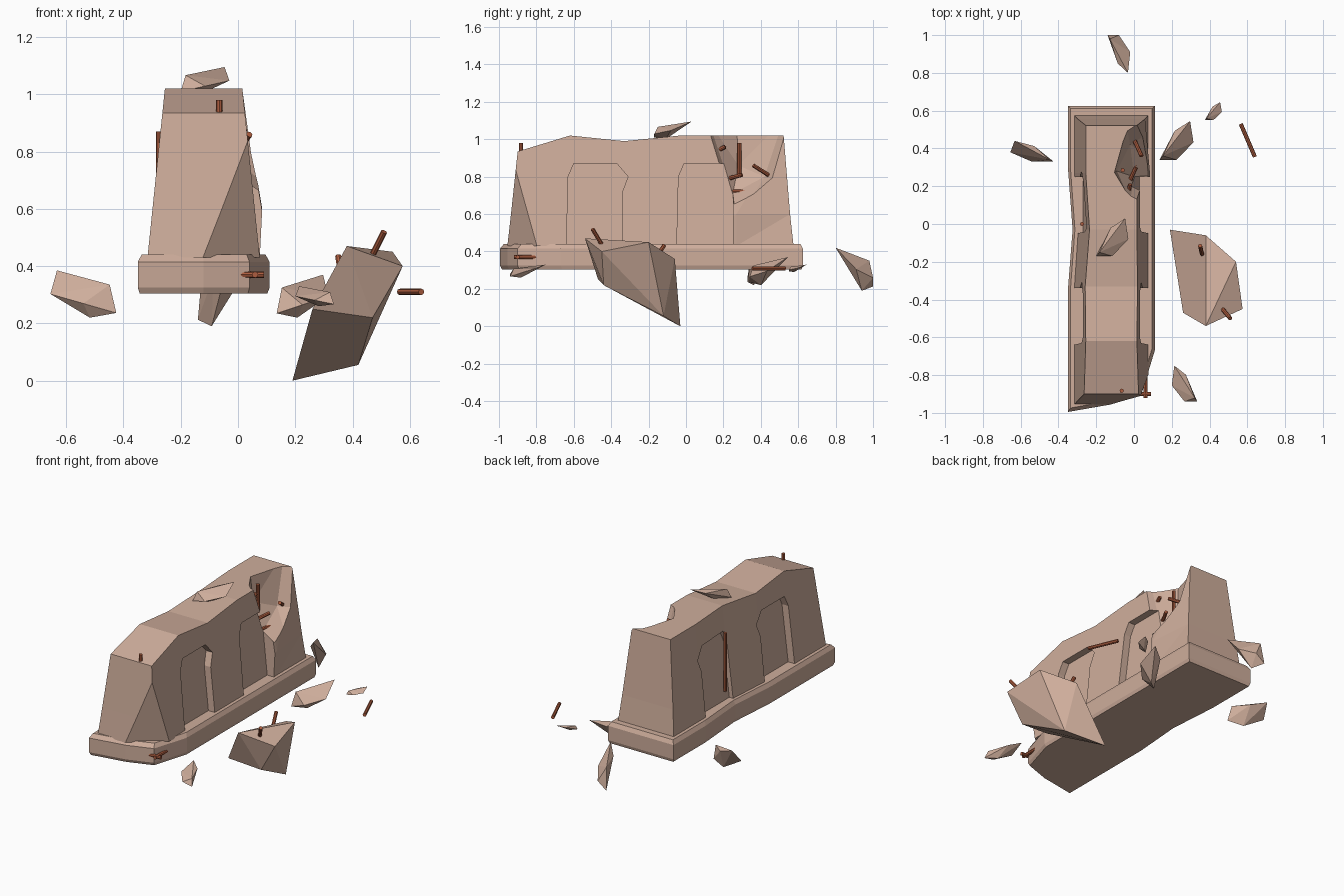
import bpy, bmesh
from mathutils import Vector

if "Cube" in bpy.data.objects:
    bpy.data.objects.remove(bpy.data.objects["Cube"])

CX = -0.12  # centre line of the wall
FOOT, CREST = 0.43, 1.02


def material(name, rgb):
    m = bpy.data.materials.new(name)
    m.diffuse_color = (*rgb, 1)
    m.use_nodes = True
    m.node_tree.nodes["Principled BSDF"].inputs["Base Color"].default_value = m.diffuse_color
    return m


CONCRETE = material("concrete", (0.62, 0.42, 0.33))
RUST = material("rust", (0.42, 0.11, 0.05))


def finish(name, bm, mat=CONCRETE):
    bmesh.ops.recalc_face_normals(bm, faces=bm.faces)
    me = bpy.data.meshes.new(name)
    bm.to_mesh(me)
    bm.free()
    me.materials.append(mat)
    ob = bpy.data.objects.new(name, me)
    bpy.context.collection.objects.link(ob)
    return ob


def loft(rings):
    """Skin equal-length rings and close both ends."""
    bm = bmesh.new()
    rs = [[bm.verts.new(p) for p in r] for r in rings]
    n = len(rs[0])
    for a, b in zip(rs, rs[1:]):
        for i in range(n):
            j = (i + 1) % n
            bm.faces.new((a[i], a[j], b[j], b[i]))
    bm.faces.new(rs[0])
    bm.faces.new(rs[-1])
    return bm


def hull(name, pts):
    bm = bmesh.new()
    for p in pts:
        bm.verts.new(p)
    res = bmesh.ops.convex_hull(bm, input=bm.verts)
    junk = {v for v in res["geom_interior"] + res["geom_unused"]
            if isinstance(v, bmesh.types.BMVert)}
    bmesh.ops.delete(bm, geom=list(junk), context="VERTS")
    bmesh.ops.dissolve_limit(bm, angle_limit=0.12, verts=bm.verts, edges=bm.edges)
    return finish(name, bm)


def rebar(start, along, r=0.011):
    a, d = Vector(start), Vector(along)
    bm = bmesh.new()
    bmesh.ops.create_cone(bm, cap_ends=True, segments=8, radius1=r, radius2=r, depth=d.length)
    ob = finish("rebar", bm, RUST)
    ob.location = a + d / 2
    ob.rotation_euler = d.to_track_quat("Z", "Y").to_euler()


def cut(target, cutter):
    cutter.hide_render = True
    cutter.hide_viewport = True
    mod = target.modifiers.new(cutter.name, "BOOLEAN")
    mod.operation = "DIFFERENCE"
    mod.solver = "EXACT"
    mod.object = cutter


def half_width(z):
    return 0.195 - (z - 0.44) * 0.103


# Plinth with small chamfers
plan = [(-.35, -.995), (-.12, -.955), (.04, -.9), (.11, -.67), (.11, .625),
        (-.35, .625), (-.35, .3), (-.325, -.03), (-.35, -.35)]
finish("plinth", loft([[(CX + (x - CX) * (1 - k), y * (1 - k * .35), z) for x, y in plan]
                       for z, k in ((.305, .03), (.325, 0), (.415, 0), (.44, .06))]))

# Wall: stations give foot y, inward lean, top height, left pinch, right bulge
rings = []
for y, lean, top, pinch, bulge in [(-.955, .055, .935, 0, 0), (-.62, 0, CREST, 0, 0),
                                   (-.33, 0, .99, 0, 0), (-.03, 0, CREST, .02, 0),
                                   (.27, 0, CREST, 0, .026), (.575, -.053, CREST, 0, 0)]:
    levels = [(FOOT, 0), (.6, .35), (top, 1)]
    left = [(CX - half_width(z) + pinch, y + lean * t, z) for z, t in levels]
    right = [(CX + half_width(z) + bulge * (z == .6), y + lean * t, z) for z, t in levels]
    rings.append(left + right[::-1])
bm = loft(rings)

# Sheared front corner
p, q, r = Vector((-.12, -.955, .44)), Vector((.075, -.8, .44)), Vector((.046, -.88, .73))
normal = (q - p).cross(r - p)
if normal.y > 0:
    normal.negate()
bmesh.ops.triangulate(bm, faces=bm.faces)
bmesh.ops.bisect_plane(bm, geom=bm.verts[:] + bm.edges[:] + bm.faces[:],
                       plane_co=p, plane_no=normal, clear_outer=True)
bmesh.ops.holes_fill(bm, edges=[e for e in bm.edges if e.is_boundary])
wall = finish("wall", bm)

# Recessed panels on both sides
panel = [(-.64, .4), (-.63, .8), (-.6, .87), (-.37, .87), (-.31, .8), (-.34, .72), (-.34, .4)]
for side in (-1, 1):
    for shift in (0, .59):
        cut(wall, finish("panel_cutter", loft([
            [(CX + side * (half_width(z) - .045), y + shift, z) for y, z in panel],
            [(CX + side * .4, y + shift, z) for y, z in panel]])))

# Broken-out upper corner: outline outside the wall, ragged points inside
outline = [(.1, 1.1), (.1, .86), (.15, .72), (.27, .56), (.56, .78), (.53, 1.1)]
inside = [(-.02, .12, 1.1), (-.11, .27, 1.1), (-.04, .52, 1.1),
          (-.09, .28, .86), (-.02, .42, .8), (0, .25, .71)]
cut(wall, hull("break_cutter", [(.2, y, z) for y, z in outline] + inside))

# Small rubble: one shard shape stretched (and flipped) into each start/end corner pair
shard = [(0, 0, .1), (.1, .1, .7), (.45, .75, .75), (.9, 1, 1), (1, .45, .5), (.5, 0, .3), (.4, .3, 0)]
for name, lo, hi in [
        ("back_chunk", (-.14, 1, .19), (-.02, .8, .42)),
        ("left_chunk", (-.425, .33, .22), (-.655, .44, .385)),
        ("right_chunk", (.135, .34, .22), (.315, .545, .37)),
        ("small_chunk", (.375, .55, .29), (.465, .645, .33)),
        ("front_chunk", (.335, -.94, .26), (.2, -.75, .33)),
        ("top_chunk", (-.2, -.17, 1), (-.03, .03, 1.095))]:
    hull(name, [[a + (b - a) * t for a, b, t in zip(lo, hi, s)] for s in shard])

# Large fallen block
hull("large_chunk", [(.38, -.54, .47), (.54, -.2, .45), (.575, -.45, .4), (.19, -.03, 0),
                     (.38, -.06, .36), (.26, -.47, .25), (.42, -.12, .055), (.47, -.44, .22)])

# Exposed reinforcing bars: straight ones by axis, then tilted ones
X, Y, Z = Vector((1, 0, 0)), Vector((0, 1, 0)), Vector((0, 0, 1))
rebar((-.065, -.883, .8), Z * .18)
rebar((-.06, .285, .71), Z * .27)
rebar((-.275, 0, .5), Z * .37)
rebar((-.03, -.9, .37), X * .12)
rebar((.06, -.92, .37), Y * .14)
for start, along in [((-.04, .15, .72), (.06, .22, 0)), ((-.04, .19, .78), (.05, .11, .03)),
                     ((-.04, .13, .92), (.02, .08, .04)), ((.04, .36, .86), (-.05, .11, -.07)),
                     ((.565, .53, .31), (.075, -.175, 0)), ((.46, -.44, .42), (.05, -.06, .1)),
                     ((.35, -.115, .435), (.01, -.045, -.065))]:
    rebar(start, along)
